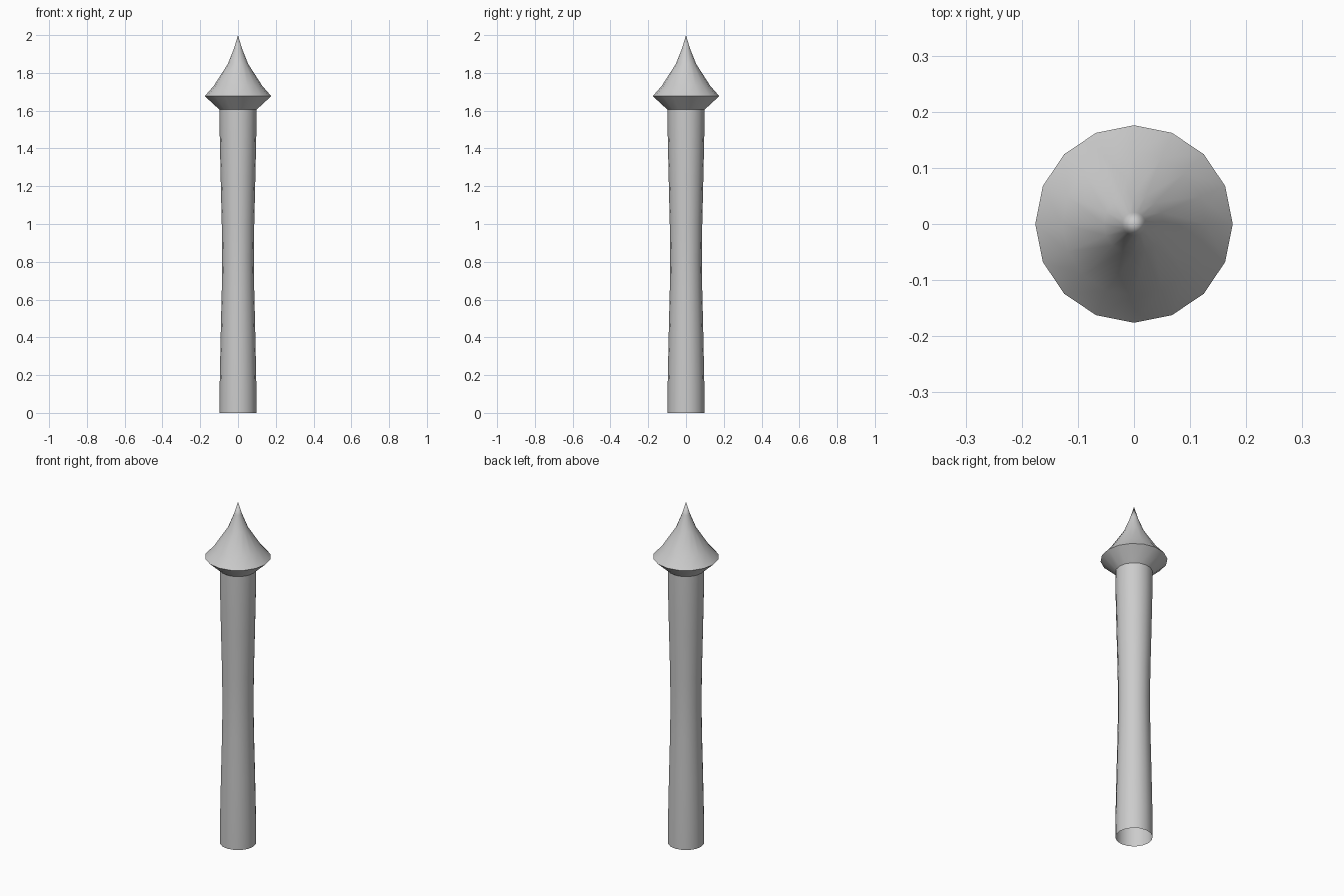
import bpy, bmesh, math

if "Cube" in bpy.data.objects:
    bpy.data.objects.remove(bpy.data.objects["Cube"])

SIDES = 16


def lathe(name, profile):
    """Revolve (radius, z) points around z; a zero radius becomes a single tip."""
    bm = bmesh.new()
    rings = []
    for r, z in profile:
        if r == 0:
            rings.append([bm.verts.new((0, 0, z))] * SIDES)
        else:
            rings.append([bm.verts.new((r * math.cos(2 * math.pi * i / SIDES),
                                        r * math.sin(2 * math.pi * i / SIDES), z))
                          for i in range(SIDES)])
    for a, b in zip(rings, rings[1:]):
        for i in range(SIDES):
            j = (i + 1) % SIDES
            corners = [a[i], a[j], b[j], b[i]]
            bm.faces.new(list(dict.fromkeys(corners)))
    bmesh.ops.recalc_face_normals(bm, faces=bm.faces)
    mesh = bpy.data.meshes.new(name)
    bm.to_mesh(mesh)
    bm.free()
    obj = bpy.data.objects.new(name, mesh)
    bpy.context.collection.objects.link(obj)
    bpy.ops.object.select_all(action='DESELECT')
    obj.select_set(True)
    bpy.context.view_layer.objects.active = obj
    bpy.ops.object.shade_smooth_by_angle(angle=math.radians(35))
    return obj


# Shaft: open-bottomed post with a gently drawn-in waist
lathe("post_shaft", [(0.098, 0.0), (0.097, 0.15), (0.092, 0.4), (0.086, 0.65),
                     (0.084, 0.82), (0.086, 1.0), (0.092, 1.25),
                     (0.097, 1.48), (0.098, 1.605)])

# Finial: flared collar under a concave spike
lathe("spike_finial", [(0.098, 1.605), (0.176, 1.677), (0.128, 1.732),
                       (0.054, 1.847), (0.021, 1.93), (0, 2.0)])
